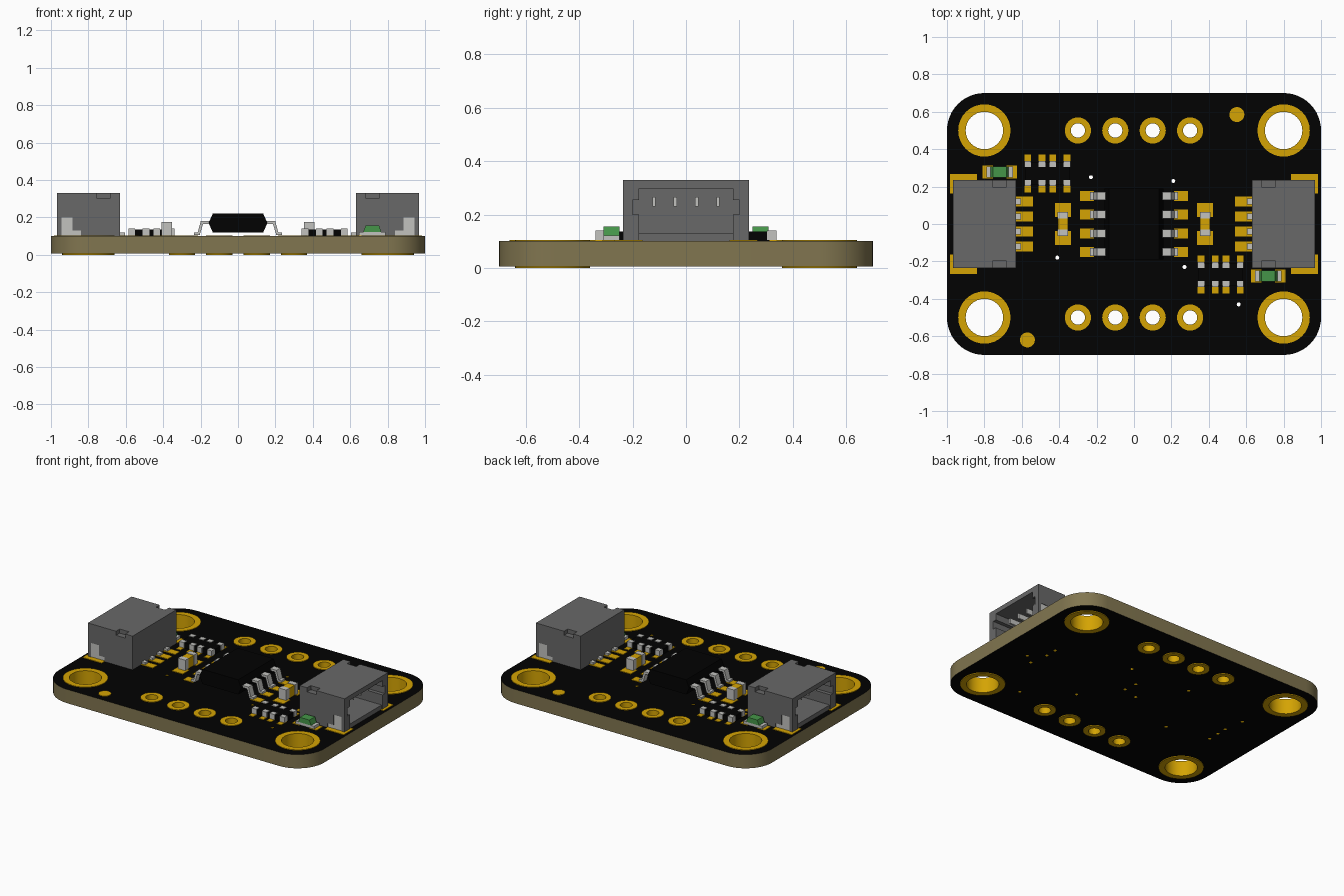
import bpy, bmesh, math
from mathutils import Matrix

old = bpy.data.objects.get("Cube")
if old:
    bpy.data.objects.remove(old, do_unlink=True)


def material(name, r, g, b):
    m = bpy.data.materials.new(name)
    m.use_nodes = True
    m.diffuse_color = (r, g, b, 1)
    m.node_tree.nodes["Principled BSDF"].inputs["Base Color"].default_value = (r, g, b, 1)
    return m


BLACK = material("solder_mask_black", .0006, .0006, .0006)
TAN = material("board_edge_tan", .22, .18, .08)
GOLD = material("gold", .66, .37, .001)
GREY = material("housing_grey", .14, .14, .14)
SILVER = material("silver", .54, .54, .52)
GREEN = material("lamp_green", .06, .3, .065)

BOTTOM, TOP, PAD = .006, .1, .104


def finish(name, bm, *mats):
    bmesh.ops.recalc_face_normals(bm, faces=bm.faces)
    mesh = bpy.data.meshes.new(name)
    for m in mats:
        mesh.materials.append(m)
    bm.to_mesh(mesh)
    bm.free()
    ob = bpy.data.objects.new(name, mesh)
    bpy.context.collection.objects.link(ob)
    return ob


def boxes(name, mat, items, s=1):
    """Joined boxes given as x0, x1, y0, y1, z0, z1; s=-1 turns them half round."""
    bm = bmesh.new()
    for x0, x1, y0, y1, z0, z1 in items:
        centre = Matrix.Translation((s * (x0 + x1) / 2, s * (y0 + y1) / 2, (z0 + z1) / 2))
        size = Matrix.Diagonal((x1 - x0, y1 - y0, z1 - z0, 1))
        bmesh.ops.create_cube(bm, size=1, matrix=centre @ size)
    finish(name, bm, mat)


def prisms(name, mat, profile, spans, s=1):
    """An x-z profile extruded along y over each span."""
    bm = bmesh.new()
    for y0, y1 in spans:
        face = bm.faces.new([bm.verts.new((s * x, s * y0, z)) for x, z in profile])
        ext = bmesh.ops.extrude_face_region(bm, geom=[face], use_keep_orig=True)
        verts = [v for v in ext["geom"] if isinstance(v, bmesh.types.BMVert)]
        bmesh.ops.translate(bm, verts=verts, vec=(0, s * (y1 - y0), 0))
    finish(name, bm, mat)


def circle(x, y, r, n=32):
    return [(x + r * math.cos(i * math.tau / n), y + r * math.sin(i * math.tau / n))
            for i in range(n)]


def plate(name, loops, z0, z1, mats, rule=None):
    """Flat sheet from closed outlines; inner outlines become holes."""
    cu = bpy.data.curves.new(name, 'CURVE')
    cu.dimensions, cu.fill_mode, cu.extrude = '2D', 'BOTH', (z1 - z0) / 2
    for loop in loops:
        sp = cu.splines.new('POLY')
        sp.points.add(len(loop) - 1)
        for p, (x, y) in zip(sp.points, loop):
            p.co = (x, y, 0, 1)
        sp.use_cyclic_u = True
    tmp = bpy.data.objects.new(name + "_outline", cu)
    bpy.context.collection.objects.link(tmp)
    dg = bpy.context.evaluated_depsgraph_get()
    mesh = bpy.data.meshes.new_from_object(tmp.evaluated_get(dg))
    bpy.data.objects.remove(tmp, do_unlink=True)
    bm = bmesh.new()
    bm.from_mesh(mesh)
    bmesh.ops.remove_doubles(bm, verts=bm.verts, dist=1e-5)
    bmesh.ops.translate(bm, verts=bm.verts, vec=(0, 0, (z0 + z1) / 2))
    bm.normal_update()
    for f in bm.faces:
        f.material_index = rule(f) if rule else 0
    ob = finish(name, bm, *mats)
    bpy.ops.object.select_all(action='DESELECT')
    ob.select_set(True)
    bpy.context.view_layer.objects.active = ob
    bpy.ops.object.shade_smooth_by_angle(angle=math.radians(35))


# Circuit board with mounting, pin and via holes
outline = []
for k, (cx, cy) in enumerate([(.8, .5), (-.8, .5), (-.8, -.5), (.8, -.5)]):
    for i in range(13):
        a = (k + i / 12) * math.pi / 2
        outline.append((cx + .2 * math.cos(a), cy + .2 * math.sin(a)))

mounts = [(x, y) for x in (-.8, .8) for y in (-.5, .5)]
pins = [(x, y) for x in (-.3, -.1, .1, .3) for y in (-.5, .5)]
vias = [(-.23, .25), (.21, .23), (-.41, -.18), (.27, -.23), (.56, -.43),
        (.81, -.06), (.74, -.11), (.72, .02), (.72, .1), (.08, .01), (.07, .1),
        (-.03, -.02), (-.71, -.12), (-.71, -.04), (-.71, .03), (-.73, .17)]
holes = ([circle(x, y, .1) for x, y in mounts] + [circle(x, y, .038, 24) for x, y in pins]
         + [circle(x, y, .011, 10) for x, y in vias])


def board_colour(f):
    if abs(f.normal.z) > .5:
        return 0
    c = f.calc_center_median()
    return 1 if math.hypot(max(abs(c.x) - .8, 0), max(abs(c.y) - .5, 0)) > .18 else 2


plate("circuit_board", [outline] + holes, BOTTOM, TOP, [BLACK, TAN, GOLD], board_colour)

# Gold rings on both faces, and round alignment marks
for side, z0, z1 in (("top", TOP, PAD), ("bottom", 0, BOTTOM)):
    rings = []
    for x, y in mounts:
        rings += [circle(x, y, .14), circle(x, y, .1)]
    for x, y in pins:
        rings += [circle(x, y, .07), circle(x, y, .038, 24)]
    plate(side + "_hole_rings", rings, z0, z1, [GOLD])
plate("alignment_marks", [circle(.55, .585, .04), circle(-.57, -.62, .04)], TOP, PAD, [GOLD])

# Central chip body
prisms("chip_body", BLACK, [(-.157, .17), (-.135, .12), (.135, .12),
                            (.157, .17), (.135, .22), (-.135, .22)], [(-.19, .19)])

rows = (-.12, -.04, .04, .12)
lead_rows = (-.15, -.05, .05, .15)
for s, side in ((1, "left"), (-1, "right")):
    # Chip leads and their pads
    prisms(side + "_chip_leads", SILVER,
           [(.14, .165), (.187, .165), (.205, .105), (.235, .105), (.235, .118),
            (.216, .118), (.199, .18), (.14, .18)],
           [(y - .021, y + .021) for y in lead_rows], s)
    boxes(side + "_chip_pads", GOLD,
          [(.215, .29, y - .027, y + .027, TOP, PAD) for y in lead_rows], s)

    # Connector housing, open on the outer side
    shell = [(.63, .96, -.2, .2, TOP, .13), (.63, .69, -.2, .2, TOP, .31),
             (.63, .967, -.195, .195, .298, .33)]
    for a, b in ((.175, .235), (-.235, -.175)):
        inner = (.175, .205) if a > 0 else (-.205, -.175)
        thin = (.2, .235) if a > 0 else (-.235, -.2)
        rim = (.19, .235) if a > 0 else (-.235, -.19)
        shell += [(.63, .967, a, b, .255, .302), (.63, .967, *thin, .2, .26),
                  (.63, .84, a, b, TOP, .2), (.83, .967, *inner, TOP, .2),
                  (.84, .885, *thin, .13, .2), (.945, .967, *thin, TOP, .2),
                  (.63, .685, *rim, .3, .33), (.755, .967, *rim, .3, .33)]
    boxes(side + "_connector_housing", GREY, shell, s)
    boxes(side + "_connector_tabs", SILVER,
          [(x0, x1, y - .014, y + .014, PAD, z) for y in (-.218, .218)
           for x0, x1, z in ((.885, .945, .2), (.84, .885, .13))], s)
    boxes(side + "_connector_pins", SILVER,
          [(.685, .9, y - .006, y + .006, .23, .265) for y in rows]
          + [(.605, .64, y - .015, y + .015, PAD, .118) for y in rows], s)
    boxes(side + "_connector_pads", GOLD,
          [(.54, .66, y - .026, y + .026, TOP, PAD) for y in rows]
          + [(.84, .985, y - .053, y + .053, TOP, PAD) for y in (-.215, .215)], s)

    # Capacitor beside the chip
    boxes(side + "_capacitor_pads", GOLD,
          [(.338, .422, y - .037, y + .037, TOP, PAD) for y in (-.075, .075)], s)
    boxes(side + "_capacitor_body", GOLD, [(.354, .406, -.04, .04, PAD, .172)], s)
    boxes(side + "_capacitor_ends", SILVER,
          [(.352, .408, y - .018, y + .018, PAD, .175) for y in (-.047, .047)], s)

    # Four-way resistor array
    cx, cy = .463, -.27
    cols = [(cx + d, .018) for d in (-.105, -.029, .029, .105)]
    boxes(side + "_resistor_body", BLACK,
          [(cx - .12, cx + .12, cy - .06, cy + .06, TOP, .136)], s)
    boxes(side + "_resistor_terminals", SILVER,
          [(x - w, x + w, cy + d - .017, cy + d + .017, PAD, .14)
           for x, w in cols for d in (-.051, .051)], s)
    boxes(side + "_resistor_pads", GOLD,
          [(x - w, x + w, cy + d - .03, cy + d + .03, TOP, PAD)
           for x, w in cols for d in (-.072, .072)], s)

    # Indicator lamp
    lx, ly = .718, -.278
    boxes(side + "_lamp_pads", GOLD,
          [(lx + d - .028, lx + d + .028, ly - .034, ly + .034, TOP, PAD)
           for d in (-.065, .065)], s)
    boxes(side + "_lamp_base", SILVER, [(lx - .07, lx + .07, ly - .03, ly + .03, PAD, .122)], s)
    prisms(side + "_lamp_lens", GREEN,
           [(lx - .048, .122), (lx + .048, .122), (lx + .036, .156), (lx - .036, .156)],
           [(ly - .03, ly + .03)], s)
